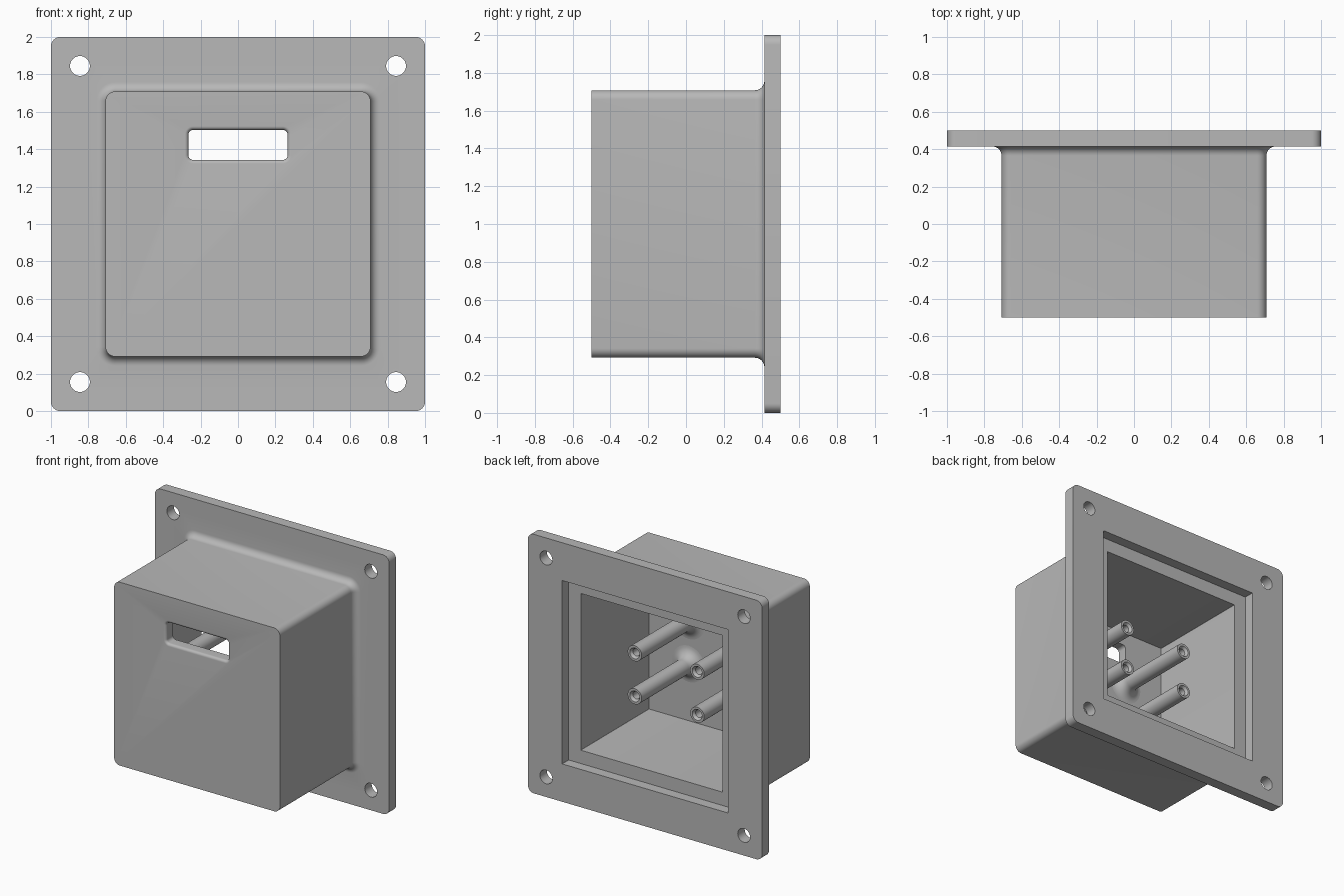
import bpy, bmesh
from math import pi, sin, cos

if "Cube" in bpy.data.objects:
    bpy.data.objects.remove(bpy.data.objects["Cube"])

GREY = bpy.data.materials.new("plain grey")
GREY.use_nodes = True
GREY.diffuse_color = (0.48, 0.48, 0.48, 1)
GREY.node_tree.nodes["Principled BSDF"].inputs["Base Color"].default_value = (0.48, 0.48, 0.48, 1)


def rounded_rect(hx, hz, r, y, cx=0, cz=1, steps=8):
    """Rounded rectangle ring in the xz plane at depth y."""
    ring = []
    for q, (sx, sz) in enumerate([(1, 1), (-1, 1), (-1, -1), (1, -1)]):
        for i in range(steps + 1):
            a = (q + i / steps) * pi / 2
            ring.append((cx + sx * (hx - r) + r * cos(a), y, cz + sz * (hz - r) + r * sin(a)))
    return ring


def circle(r, y, cx, cz, n=40):
    return [(cx + r * cos(2 * pi * i / n), y, cz + r * sin(2 * pi * i / n)) for i in range(n)]


def loft(name, rings):
    """Closed solid through a run of rings, capped at both ends."""
    bm = bmesh.new()
    loops = [[bm.verts.new(p) for p in ring] for ring in rings]
    for a, b in zip(loops, loops[1:]):
        for i in range(len(a)):
            j = (i + 1) % len(a)
            bm.faces.new((a[i], a[j], b[j], b[i]))
    bm.faces.new(loops[0])
    bm.faces.new(loops[-1][::-1])
    bmesh.ops.recalc_face_normals(bm, faces=bm.faces)
    mesh = bpy.data.meshes.new(name)
    bm.to_mesh(mesh)
    bm.free()
    mesh.materials.append(GREY)
    obj = bpy.data.objects.new(name, mesh)
    bpy.context.collection.objects.link(obj)
    return obj


def activate(obj):
    bpy.ops.object.select_all(action="DESELECT")
    obj.select_set(True)
    bpy.context.view_layer.objects.active = obj


def cut(target, cutter):
    mod = target.modifiers.new("cut", "BOOLEAN")
    mod.operation = "DIFFERENCE"
    mod.solver = "EXACT"
    mod.object = cutter
    activate(target)
    bpy.ops.object.modifier_apply(modifier=mod.name)
    bpy.data.objects.remove(cutter)


def smooth(obj):
    activate(obj)
    bpy.ops.object.shade_smooth_by_angle(angle=pi / 6)


BACK, FLANGE, FRONT, FLOOR = 0.5, 0.415, -0.5, -0.413
BOX, INNER, FILLET = 0.708, 0.605, 0.05


def square(h, r, y):
    return rounded_rect(h, h, r, y)


# Housing: inner cavity, cover recess, flange, fillet and outer box in one skin
rings = [square(INNER, 0.003, FLOOR), square(INNER, 0.003, FLANGE + 0.005),
         square(BOX, 0.003, FLANGE + 0.005), square(BOX, 0.003, BACK),
         square(1, 0.05, BACK), square(1, 0.05, FLANGE)]
for i in range(9):
    a = i / 8 * pi / 2
    grow = FILLET * (1 - sin(a))
    rings.append(square(BOX + grow, 0.05 + grow, FLANGE - FILLET * (1 - cos(a))))
rings.append(square(BOX, 0.05, FRONT))
housing = loft("housing", rings)

# Screw holes in the flange corners
for sx in (-1, 1):
    for sz in (-1, 1):
        x, z = sx * 0.845, 1 + sz * 0.845
        cut(housing, loft("hole_cutter", [circle(0.053, 0.3, x, z), circle(0.053, 0.6, x, z)]))

# Front slot with a rounded outer lip
LIP = 0.02
slot = [rounded_rect(0.265 + LIP, 0.08 + LIP, 0.025 + LIP, FRONT - 0.05, cz=1.423)]
for i in range(7):
    a = i / 6 * pi / 2
    grow = LIP * (1 - sin(a))
    slot.append(rounded_rect(0.265 + grow, 0.08 + grow, 0.025 + grow, FRONT + LIP * (1 - cos(a)), cz=1.423))
slot.append(rounded_rect(0.265, 0.08, 0.025, FLOOR + 0.1, cz=1.423))
cut(housing, loft("slot_cutter", slot))
smooth(housing)

# Four hollow mounting posts with flared feet
POST, FLARE, TIP = 0.06, 0.08, 0.245
for side, sx in (("right", -1), ("left", 1)):
    for level, sz in (("lower", -1), ("upper", 1)):
        profile = [(0.028, TIP - 0.3), (0.028, TIP - 0.02), (0.042, TIP), (POST, TIP)]
        for i in range(9):
            a = i / 8 * pi / 2
            profile.append((POST + FLARE * (1 - cos(a)), FLOOR + FLARE * (1 - sin(a))))
        profile.append((POST + FLARE, FLOOR - 0.01))
        smooth(loft(f"{level}_{side}_post",
                    [circle(r, y, sx * 0.267, 1 + sz * 0.166) for r, y in profile]))
